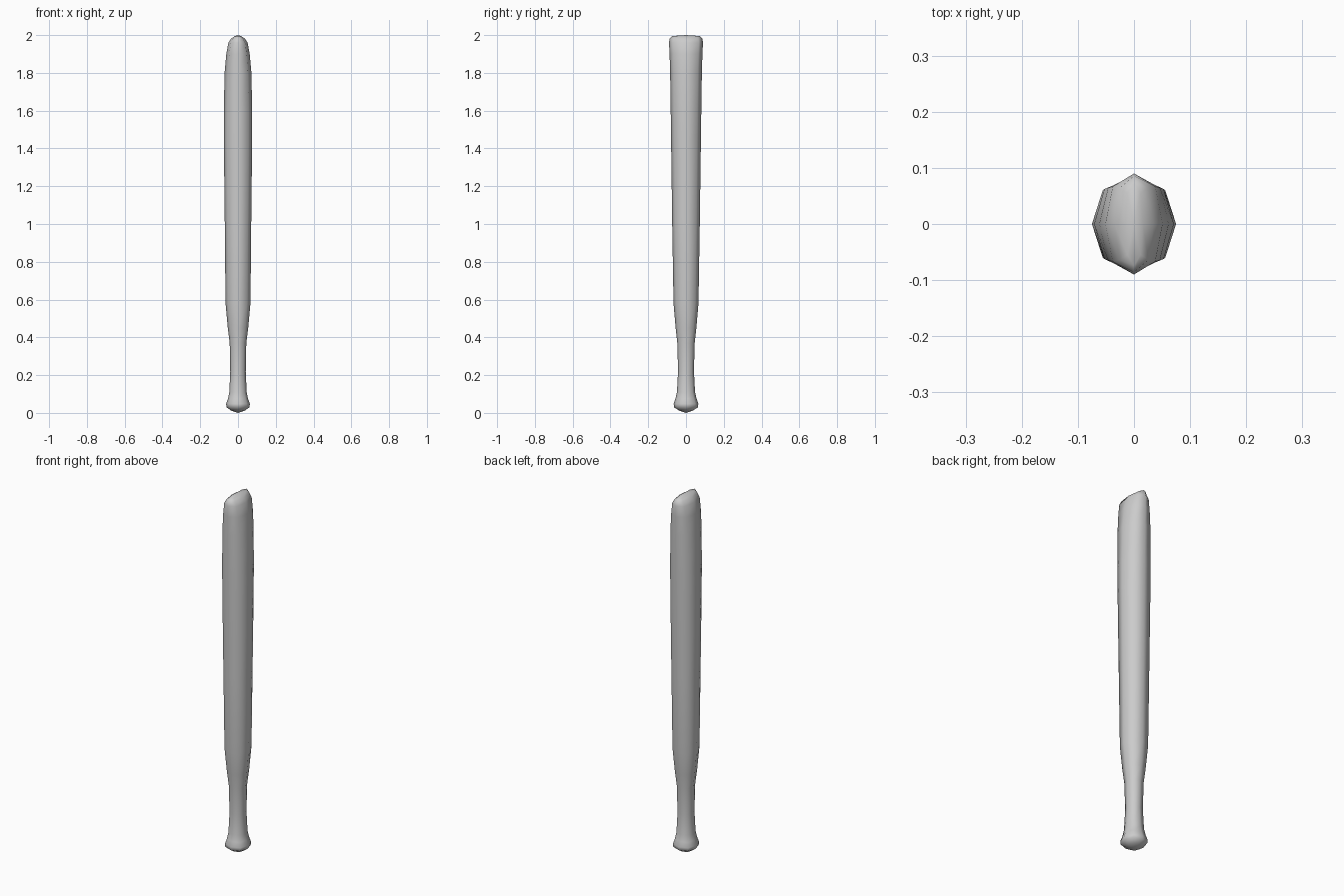
import bpy, bmesh, math

if "Cube" in bpy.data.objects:
    bpy.data.objects.remove(bpy.data.objects["Cube"])

# Bat profile: height, half width in x, half depth in y
PROFILE = [
    (0.012, 0.036, 0.036), (0.03, 0.061, 0.064), (0.048, 0.063, 0.065),
    (0.075, 0.053, 0.056), (0.11, 0.046, 0.048), (0.22, 0.041, 0.042),
    (0.37, 0.044, 0.046), (0.45, 0.054, 0.055), (0.58, 0.066, 0.066),
    (1.0, 0.070, 0.073), (1.45, 0.075, 0.079), (1.6, 0.075, 0.081),
    (1.8, 0.071, 0.084), (1.9, 0.062, 0.087), (1.96, 0.051, 0.090),
    (1.983, 0.035, 0.086), (1.995, 0.016, 0.074),
]
SIDES = 8


def ring(bm, z, rx, ry):
    verts = []
    for i in range(SIDES):
        a = 2 * math.pi * i / SIDES
        k = 1.05 if i % 2 else 1.0
        verts.append(bm.verts.new((rx * k * math.cos(a), ry * k * math.sin(a), z)))
    return verts


bm = bmesh.new()
rings = [ring(bm, *p) for p in PROFILE]

# Handle and barrel walls
for lo, hi in zip(rings, rings[1:]):
    for i in range(SIDES):
        j = (i + 1) % SIDES
        bm.faces.new((lo[i], lo[j], hi[j], hi[i]))

# Knob tip and wedge-shaped top cap
for loop, z in ((rings[0], 0.0), (rings[-1], 2.0)):
    tip = bm.verts.new((0, 0, z))
    for i in range(SIDES):
        bm.faces.new((loop[i], loop[(i + 1) % SIDES], tip))

bmesh.ops.recalc_face_normals(bm, faces=bm.faces)
for f in bm.faces:
    f.smooth = True
mesh = bpy.data.meshes.new("bat")
bm.to_mesh(mesh)
bm.free()
bat = bpy.data.objects.new("bat", mesh)
bpy.context.collection.objects.link(bat)
